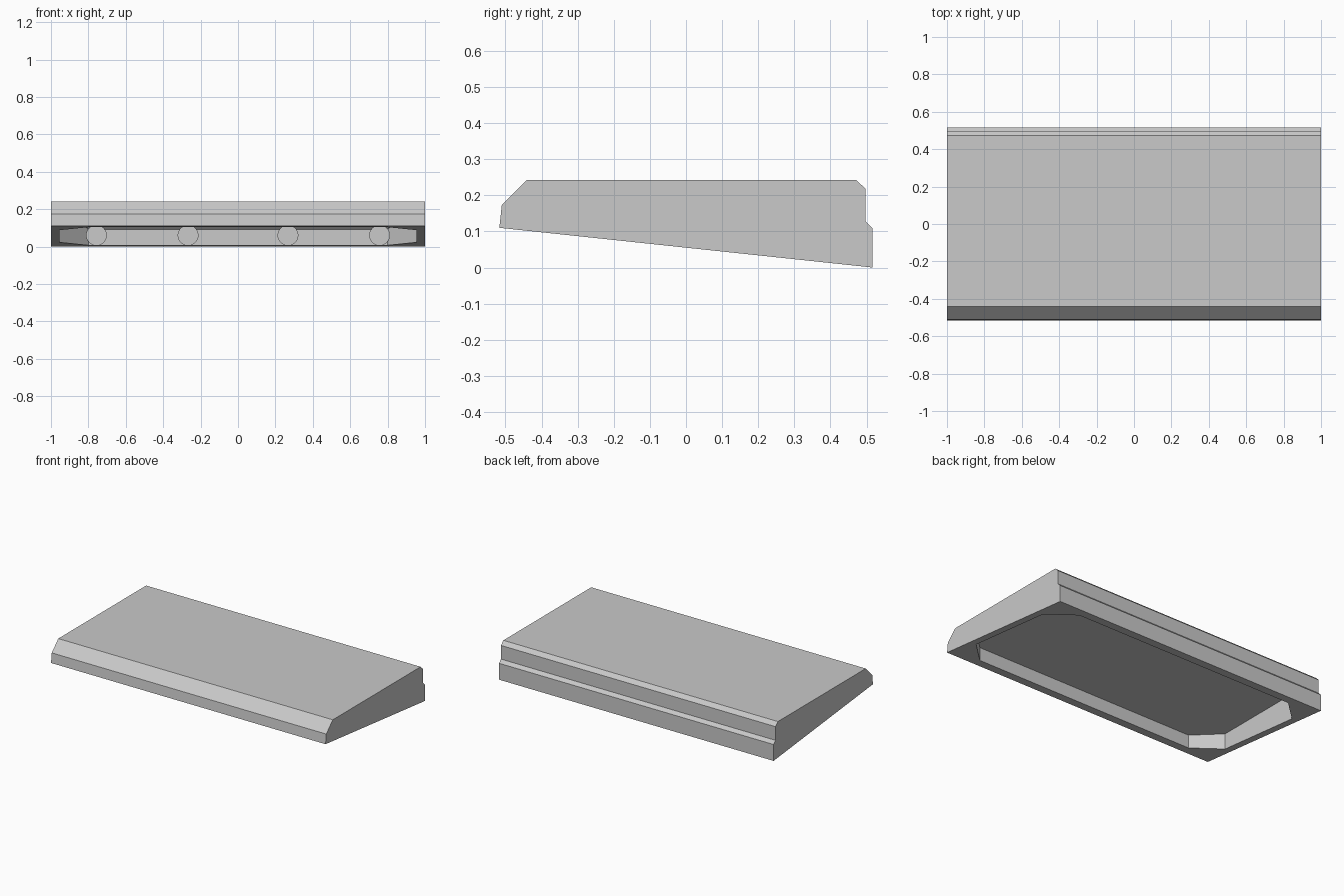
import bpy, bmesh
from mathutils import Vector

cube = bpy.data.objects.get("Cube")
if cube:
    bpy.data.objects.remove(cube, do_unlink=True)

grey = bpy.data.materials.new("plain grey")
grey.use_nodes = True
grey.diffuse_color = (0.585, 0.585, 0.585, 1)
grey.node_tree.nodes["Principled BSDF"].inputs["Base Color"].default_value = grey.diffuse_color


def prism(name, points, offset):
    """Closed solid made by extruding a flat outline."""
    bm = bmesh.new()
    face = bm.faces.new([bm.verts.new(p) for p in points])
    new = bmesh.ops.extrude_face_region(bm, geom=[face])["geom"]
    bmesh.ops.translate(bm, vec=Vector(offset),
                        verts=[v for v in new if isinstance(v, bmesh.types.BMVert)])
    bmesh.ops.recalc_face_normals(bm, faces=bm.faces)
    mesh = bpy.data.meshes.new(name)
    bm.to_mesh(mesh)
    bm.free()
    mesh.materials.append(grey)
    obj = bpy.data.objects.new(name, mesh)
    bpy.context.collection.objects.link(obj)
    return obj


def cut(target, cutter):
    """Subtract the cutter for good, then remove it."""
    cutter.hide_render = True
    mod = target.modifiers.new("cut", 'BOOLEAN')
    mod.operation, mod.solver, mod.object = 'DIFFERENCE', 'EXACT', cutter
    bpy.context.view_layer.objects.active = target
    bpy.ops.object.modifier_apply(modifier=mod.name)
    bpy.data.objects.remove(cutter, do_unlink=True)


# Wedge slab: side profile swept across the width
profile = [(-.517, .11), (-.51, .174), (-.442, .242), (.472, .242),
           (.497, .218), (.497, .128), (.517, .108), (.517, 0)]
slab = prism("slab", [(-1, y, z) for y, z in profile], (2, 0, 0))

# Recess with cut corners and a level ceiling
corner = [(.8, -.455), (.955, -.305), (.955, .305), (.8, .455)]
outline = corner + [(-x, y) for x, y in reversed(corner)]
recess = prism("recess_cutter", [(x, y, .19) for x, y in outline], (0, 0, -.3))

# The rear wall steps forward above a sloped ledge, as on the outside
step = [(.465, .08), (.435, .11), (.435, .25), (.465, .25)]
cut(recess, prism("rear_step", [(-1, y, z) for y, z in step], (2, 0, 0)))
cut(slab, recess)

# Round blind pockets in the rear wall of the recess
for x in (-.757, -.267, .267, .757):
    bpy.ops.mesh.primitive_cylinder_add(vertices=40, radius=.053, depth=.06,
                                        location=(x, .455, .06), rotation=(1.5708, 0, 0))
    pocket = bpy.context.object
    pocket.name = "pocket_cutter"
    pocket.data.materials.append(grey)
    cut(slab, pocket)
